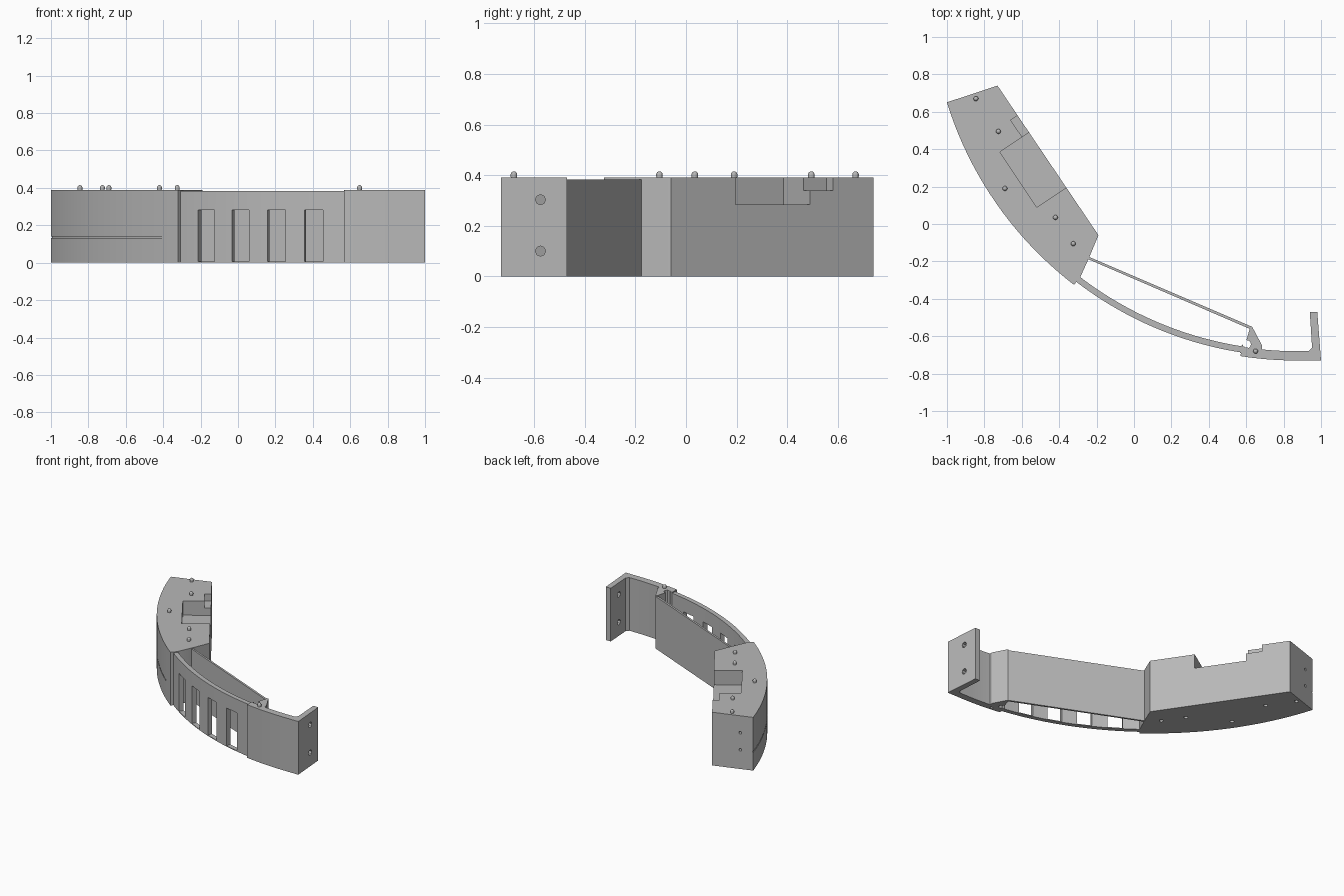
import bpy, bmesh
from math import sin, cos, radians
from mathutils import Matrix, Vector

cube = bpy.data.objects.get("Cube")
if cube:
    bpy.data.objects.remove(cube, do_unlink=True)

grey = bpy.data.materials.new("plain grey")
grey.use_nodes = True
grey.diffuse_color = (0.48, 0.48, 0.48, 1)
grey.node_tree.nodes["Principled BSDF"].inputs["Base Color"].default_value = (0.48, 0.48, 0.48, 1)

CX, CY = 0.872, 1.23      # centre of the curved outer wall
R_OUT, R_WEB, R_IN = 1.96, 1.94, 1.907
TOP = 0.39


def arc(radius, start, end, n=14):
    """Points on the main curve; angles in degrees from the front direction."""
    out = []
    for i in range(n + 1):
        a = radians(start + (end - start) * i / n)
        out.append((CX - radius * sin(a), CY - radius * cos(a)))
    return out


def finish(name, bm):
    bmesh.ops.recalc_face_normals(bm, faces=bm.faces)
    mesh = bpy.data.meshes.new(name)
    bm.to_mesh(mesh)
    bm.free()
    obj = bpy.data.objects.new(name, mesh)
    bpy.context.collection.objects.link(obj)
    mesh.materials.append(grey)
    return obj


def prism(name, pts, z0, z1):
    bm = bmesh.new()
    face = bm.faces.new([bm.verts.new((x, y, z0)) for x, y in pts])
    ext = bmesh.ops.extrude_face_region(bm, geom=[face])
    verts = [v for v in ext["geom"] if isinstance(v, bmesh.types.BMVert)]
    bmesh.ops.translate(bm, vec=(0, 0, z1 - z0), verts=verts)
    return finish(name, bm)


def rod(name, centre, axis, radius, length, sides=12):
    bm = bmesh.new()
    turn = Vector((0, 0, 1)).rotation_difference(Vector(axis)).to_matrix().to_4x4()
    bmesh.ops.create_cone(bm, cap_ends=True, segments=sides, radius1=radius, radius2=radius,
                          depth=length, matrix=Matrix.Translation(centre) @ turn)
    return finish(name, bm)


def cut(target, cutters):
    bpy.context.view_layer.objects.active = target
    for c in cutters:
        c.hide_render = True
        mod = target.modifiers.new("cut", "BOOLEAN")
        mod.operation, mod.solver, mod.object = "DIFFERENCE", "EXACT", c
        bpy.ops.object.modifier_apply(modifier=mod.name)
        bpy.data.objects.remove(c, do_unlink=True)


def groove(start, end, z):
    ring = arc(R_OUT + 0.02, start, end) + arc(R_OUT - 0.006, end, start)
    return prism("groove_cutter", ring, z, z + 0.006)


pegs = [(-0.845, 0.67), (-0.725, 0.495), (-0.69, 0.19), (-0.42, 0.035), (-0.325, -0.105)]

# Solid end block with sensor pocket, side notch, socket holes and seam
block = prism("end_block", arc(R_OUT, 72.8, 37.5, 20)
              + [(-0.29, -0.29), (-0.24, -0.18), (-0.19, -0.06), (-0.73, 0.74)], 0, TOP)
tools = [
    prism("pocket_cutter", [(-0.717, 0.385), (-0.52, 0.09), (-0.29, 0.243), (-0.487, 0.538)], 0.285, 0.5),
    prism("notch_cutter", [(-0.66, 0.555), (-0.58, 0.44), (-0.5, 0.493), (-0.58, 0.61)], 0.34, 0.5),
    groove(72.9, 40.5, 0.133),
]
tools += [rod("socket_cutter", (x, y, 0), (0, 0, 1), 0.014, 0.06) for x, y in pegs]
tools += [rod("end_hole_cutter", (-0.915, 0.678, z), (-0.3, 0.95, 0), 0.01, 0.1) for z in (0.14, 0.265)]
cut(block, tools)

# Recessed curved web with a row of slots above a very thin bottom rail
web = prism("slotted_wall", arc(R_WEB, 38, 8.5, 18) + arc(R_IN, 8.5, 38, 18), 0, 0.383)
slots = []
for i in range(4):
    a = radians(32.5 - 6.2 * i)
    radial, side = Vector((-sin(a), -cos(a))), Vector((cos(a), -sin(a)))
    mid = Vector((CX, CY)) + radial * R_WEB
    corners = [mid + side * s * 0.051 + radial * r * 0.1 for s, r in ((-1, -1), (1, -1), (1, 1), (-1, 1))]
    slots.append(prism("slot_cutter", corners, 0.006, 0.283))
cut(web, slots)

# Full thickness end of the wall and the turned-in mounting tab
bracket = prism("mounting_bracket", arc(R_OUT, 8.9, 0, 6)
                + [(1.0, -0.73), (0.98, -0.47), (0.94, -0.47), (0.952, -0.66), (0.935, -0.68)]
                + arc(R_IN + 0.003, 0, 8.9, 6), 0, TOP)
cut(bracket, [rod("screw_hole_cutter", (0.97, -0.575, z), (1, 0, 0), 0.02, 0.2, 8) for z in (0.1, 0.303)]
    + [rod("socket_cutter", (0.65, -0.69, 0), (0, 0, 1), 0.014, 0.06)])

# Gusset joining the curved wall and the thin panel
gusset = prism("gusset", [(0.567, -0.69), (0.57, -0.655), (0.6, -0.625), (0.62, -0.555), (0.632, -0.55),
                          (0.685, -0.65), (0.685, -0.69)], 0, TOP)
cut(gusset, [rod("wire_hole_cutter", (0.603, -0.643, 0.2), (0, 0, 1), 0.022, 0.6)])

# Thin straight panel closing the back of the slotted chamber
panel = prism("back_panel", [(-0.25, -0.186), (0.622, -0.562), (0.632, -0.55), (-0.245, -0.174)], 0, 0.383)

# Rounded locating pegs on the top face
peg_objs = []
for x, y in pegs + [(0.65, -0.68)]:
    bm = bmesh.new()
    bmesh.ops.create_uvsphere(bm, u_segments=12, v_segments=8, radius=0.013)
    for v in bm.verts:
        v.co.z = v.co.z + 0.402 if v.co.z > -0.001 else TOP - 0.005
        v.co += Vector((x, y, 0))
    peg_objs.append(finish("locating_peg", bm))

# Smooth curved faces, keep edges crisp
for o in bpy.context.view_layer.objects:
    o.select_set(False)
for o in [block, web, bracket, gusset, panel] + peg_objs:
    o.select_set(True)
bpy.context.view_layer.objects.active = block
bpy.ops.object.shade_smooth_by_angle(angle=radians(25))
